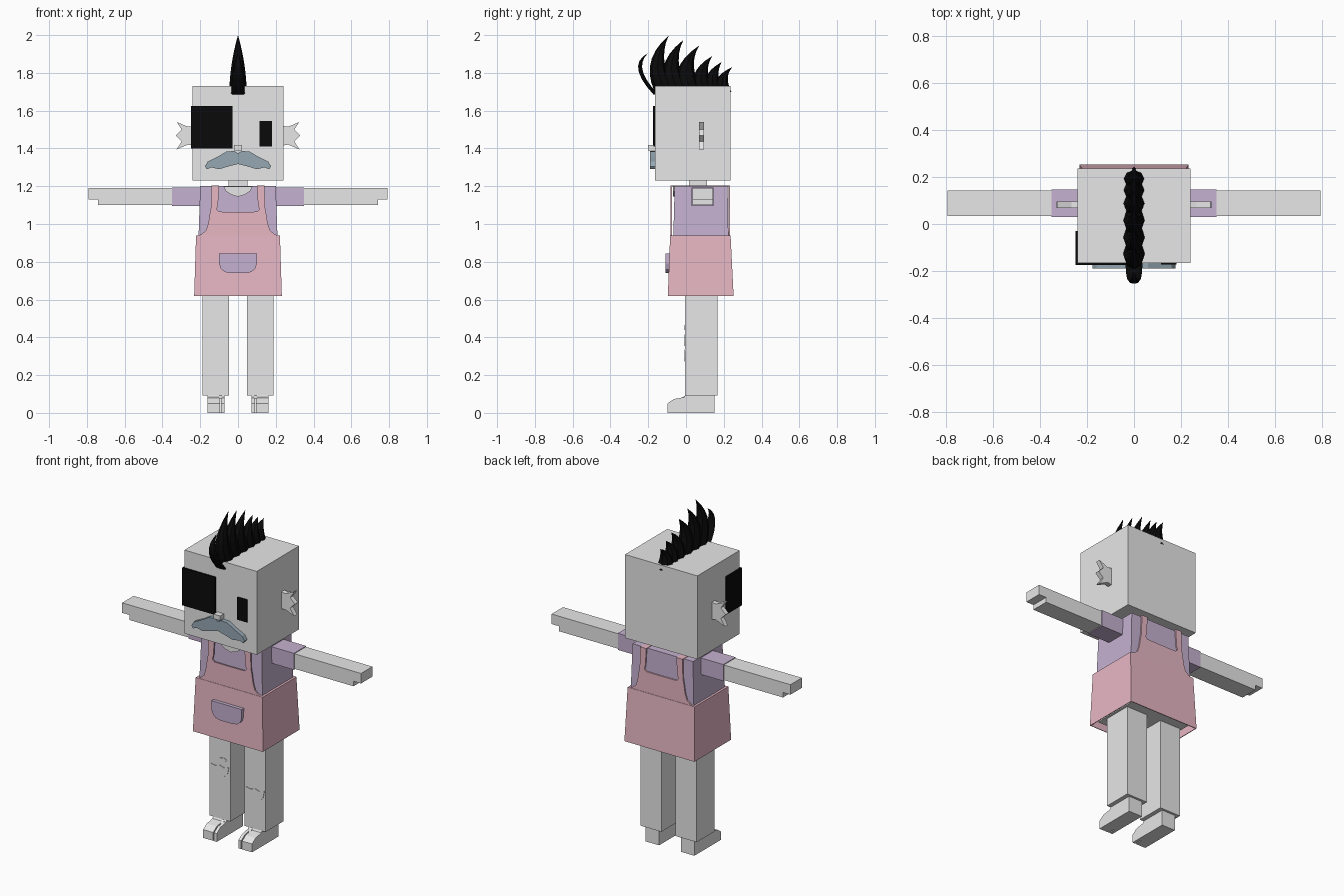
import bpy, bmesh, math
from mathutils import Vector

if "Cube" in bpy.data.objects:
    bpy.data.objects.remove(bpy.data.objects["Cube"], do_unlink=True)


def material(name, color):
    m = bpy.data.materials.new(name)
    m.use_nodes = True
    m.diffuse_color = (*color, 1)
    bsdf = m.node_tree.nodes["Principled BSDF"]
    bsdf.inputs["Base Color"].default_value = (*color, 1)
    bsdf.inputs["Roughness"].default_value = 0.9
    return m


GREY = material("plain grey", (0.8, 0.8, 0.8))
PINK = material("dusty pink", (0.81, 0.48, 0.56))
LILAC = material("lilac", (0.56, 0.44, 0.63))
BLUE = material("slate blue", (0.30, 0.39, 0.45))
BLACK = material("black", (0.003, 0.003, 0.003))


def finish(name, bm, mat):
    bmesh.ops.recalc_face_normals(bm, faces=bm.faces)
    mesh = bpy.data.meshes.new(name)
    bm.to_mesh(mesh)
    bm.free()
    mesh.materials.append(mat)
    ob = bpy.data.objects.new(name, mesh)
    bpy.context.collection.objects.link(ob)
    return ob


def loft(name, rings, mat, caps=(True, True)):
    """Skin a list of equal-length point rings."""
    bm = bmesh.new()
    rows = [[bm.verts.new(p) for p in ring] for ring in rings]
    n = len(rows[0])
    for a, b in zip(rows, rows[1:]):
        for i in range(n):
            j = (i + 1) % n
            bm.faces.new((a[i], a[j], b[j], b[i]))
    for row, cap in zip((rows[0], rows[-1]), caps):
        if cap:
            bm.faces.new(row)
    return finish(name, bm, mat)


def rect(x, y, z):
    return [(x[0], y[0], z), (x[1], y[0], z), (x[1], y[1], z), (x[0], y[1], z)]


def box(name, x, y, z, mat):
    return loft(name, [rect(x, y, z[0]), rect(x, y, z[1])], mat)


def front_plate(name, pts, y0, y1, mat):
    """Extrude an (x, z) outline along y."""
    return loft(name, [[(x, y, z) for x, z in pts] for y in (y0, y1)], mat)


def side_plate(name, pts, x0, x1, mat):
    """Extrude a (y, z) outline along x."""
    return loft(name, [[(x, y, z) for y, z in pts] for x in (x0, x1)], mat)


def mirrored(half):
    """Complete a right-hand outline whose ends may lie on x = 0."""
    return half + [(-x, z) for x, z in reversed(half) if x > 0]


# Head and neck
box("head", (-0.24, 0.24), (-0.165, 0.235), (1.23, 1.73), GREY)
box("neck", (-0.05, 0.05), (0.015, 0.11), (1.17, 1.24), GREY)
box("nose", (-0.022, 0.022), (-0.2, -0.16), (1.39, 1.418), GREY)
box("eye", (0.115, 0.18), (-0.172, -0.164), (1.41, 1.545), BLACK)

# Eye patch wrapping round the right corner of the face
box("eye_patch_front", (-0.249, -0.03), (-0.174, -0.165), (1.4, 1.625), BLACK)
box("eye_patch_side", (-0.249, -0.24), (-0.174, -0.03), (1.4, 1.625), BLACK)

# Moustache
front_plate("moustache", mirrored([
    (0, 1.375), (0.02, 1.386), (0.06, 1.384), (0.11, 1.355), (0.16, 1.33),
    (0.176, 1.305), (0.165, 1.29), (0.14, 1.3), (0.1, 1.29), (0.05, 1.305),
    (0, 1.318)]), -0.19, -0.16, BLUE)

# Jagged ears
EAR = [(0.235, 1.52), (0.265, 1.515), (0.325, 1.54), (0.298, 1.5), (0.33, 1.468),
       (0.298, 1.437), (0.325, 1.395), (0.265, 1.42), (0.235, 1.415)]
for side, s in (("left", 1), ("right", -1)):
    front_plate(side + "_ear", [(s * x, z) for x, z in EAR], 0.068, 0.096, GREY)


# Mohawk: curved tapering spikes with an eight-sided section
def bezier(a, b, c, t):
    return Vector(a) * (1 - t) ** 2 + Vector(b) * 2 * t * (1 - t) + Vector(c) * t * t


def spike(name, front, back, width):
    rings = []
    for k in range(8):
        t = k / 7 * 0.99
        f, b = bezier(*front, t), bezier(*back, t)
        mid, half = (f + b) / 2, (b - f) / 2
        w = width * (1 - t ** 1.7)
        ring = []
        for i in range(8):
            a = i * math.tau / 8
            p = mid + half * math.cos(a)
            ring.append((w * math.sin(a), p.x, p.y))
        rings.append(ring)
    loft(name, rings, BLACK)


SPIKES = [(-0.165, -0.05, -0.09, 2.0), (-0.1, 0.02, -0.013, 1.975),
          (-0.03, 0.09, 0.07, 1.945), (0.05, 0.15, 0.14, 1.89),
          (0.11, 0.2, 0.19, 1.858), (0.16, 0.24, 0.245, 1.83)]
for i, (y0, y1, ty, tz) in enumerate(SPIKES):
    h, zc = tz - 1.73, (tz + 1.73) / 2
    spike(f"hair_spike_{i + 1}",
          ((y0, 1.7), (y0 - 0.3 * h, zc), (ty, tz)),
          ((y1, 1.7), (y1 - 0.4 * h, zc), (ty, tz)), 0.046)
spike("hair_forelock",
      ((-0.172, 1.685), (-0.32, 1.845), (-0.2, 1.905)),
      ((-0.15, 1.69), (-0.285, 1.83), (-0.2, 1.905)), 0.036)

# Shirt body and hips
loft("shirt", [rect((-0.21, 0.21), (-0.068, 0.225), 0.9),
               rect((-0.2, 0.2), (-0.06, 0.22), 1.2)], LILAC)
box("hips", (-0.2, 0.2), (-0.065, 0.222), (0.64, 0.92), GREY)
front_plate("neck_opening", mirrored([
    (0, 1.199), (0.077, 1.199), (0.065, 1.175), (0.035, 1.155), (0, 1.145)]),
    -0.07, -0.06, GREY)

# Pinafore skirt, open underneath
skirt = loft("skirt", [rect((-0.232, 0.232), (-0.096, 0.252), 0.62),
                       rect((-0.222, 0.222), (-0.084, 0.236), 0.94)],
             PINK, (False, True))
skirt.modifiers.new("thickness", "SOLIDIFY").thickness = 0.006

# Front and back bibs with shoulder straps
BIB = mirrored([
    (0, 1.064), (0.1, 1.065), (0.113, 1.078), (0.106, 1.1), (0.1, 1.2),
    (0.14, 1.2), (0.143, 1.09), (0.15, 1.05), (0.158, 1.0), (0.17, 0.965),
    (0.195, 0.945), (0.222, 0.936)])
front_plate("front_bib", BIB, -0.082, -0.074, PINK)
front_plate("back_bib", BIB, 0.226, 0.234, PINK)
for side, s in (("left", 1), ("right", -1)):
    x = sorted((s * 0.1, s * 0.14))
    box(side + "_strap", x, (-0.082, 0.234), (1.198, 1.203), PINK)

# Pocket with a rounded bottom
front_plate("pocket", mirrored([
    (0.1, 0.843), (0.1, 0.79), (0.09, 0.762), (0.07, 0.746), (0.04, 0.74)]),
    -0.108, -0.08, LILAC)

# Arms, legs and feet
ARM = [(0.34, 1.1), (0.742, 1.1), (0.742, 1.13), (0.792, 1.13),
       (0.792, 1.19), (0.34, 1.19)]
FOOT = [(0.152, 0), (0.152, 0.1), (0, 0.1), (-0.01, 0.083), (-0.065, 0.073),
        (-0.098, 0.05), (-0.098, 0)]
HEEL = [(0.152, 0), (0.152, 0.095), (0, 0.095), (-0.03, 0.075), (-0.05, 0)]
for side, s in (("left", 1), ("right", -1)):
    box(side + "_sleeve", sorted((s * 0.19, s * 0.35)), (0.03, 0.146), (1.095, 1.194), LILAC)
    front_plate(side + "_arm", [(s * x, z) for x, z in ARM], 0.034, 0.142, GREY)
    box(side + "_leg", sorted((s * 0.047, s * 0.187)), (-0.005, 0.166), (0.093, 0.66), GREY)
    side_plate(side + "_big_toe", FOOT, s * 0.072, s * 0.09, GREY)
    side_plate(side + "_foot", FOOT, s * 0.096, s * 0.162, GREY)
    side_plate(side + "_foot_core", HEEL, s * 0.085, s * 0.1, GREY)


# Ragged knee tears as thin plates
def tear(name, x, z, w, h, outline):
    pts = [(x + u * w, z + v * h) for u, v in outline]
    front_plate(name, pts, -0.008, -0.004, GREY)


RAG = [(-1, 0.8), (-0.5, 0.6), (0, 0.9), (0.5, 0.6), (1, 0.9), (0.85, -0.4),
       (0.5, -1), (-0.5, -0.9), (-0.9, -0.2)]
SLIT = [(-1, -0.8), (-0.5, 0.6), (0.4, 1), (1, 0.3), (0.6, -0.6)]
tear("right_knee_tear", -0.117, 0.385, 0.062, 0.032, RAG)
tear("right_thigh_tear", -0.1, 0.45, 0.03, 0.014, SLIT)
tear("left_knee_tear", 0.118, 0.305, 0.062, 0.034, RAG)
